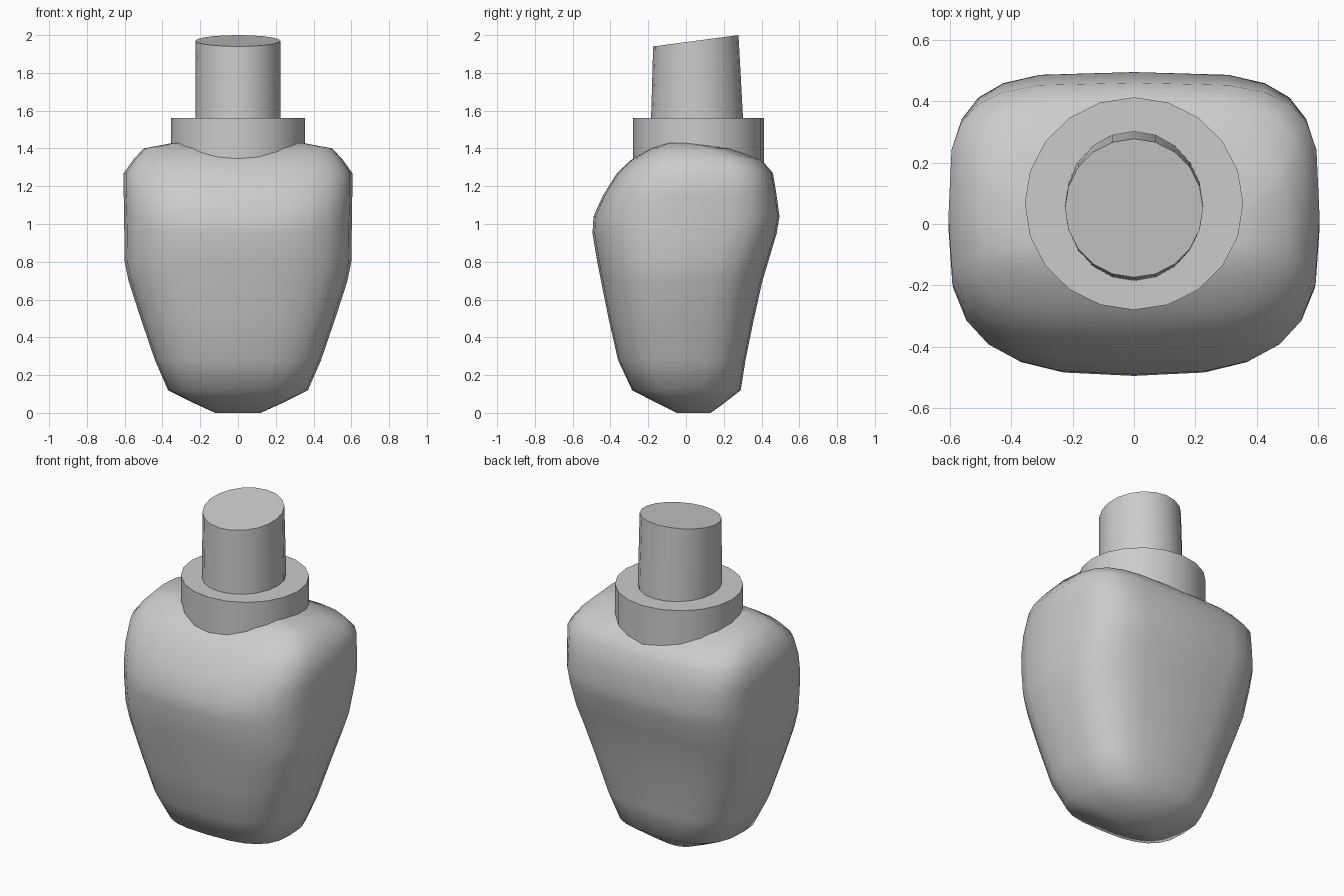
import bpy, bmesh
from math import cos, sin, pi, copysign, radians

if "Cube" in bpy.data.objects:
    bpy.data.objects.remove(bpy.data.objects["Cube"])


def loft(name, rings, angle):
    """Skin a list of equally sized point rings, cap both ends, shade smooth."""
    bm = bmesh.new()
    loops = [[bm.verts.new(p) for p in ring] for ring in rings]
    n = len(loops[0])
    for a, b in zip(loops, loops[1:]):
        for i in range(n):
            j = (i + 1) % n
            bm.faces.new((a[i], a[j], b[j], b[i]))
    bm.faces.new(loops[0][::-1])
    bm.faces.new(loops[-1])
    bmesh.ops.recalc_face_normals(bm, faces=bm.faces[:])
    mesh = bpy.data.meshes.new(name)
    bm.to_mesh(mesh)
    bm.free()
    obj = bpy.data.objects.new(name, mesh)
    bpy.context.collection.objects.link(obj)
    bpy.ops.object.select_all(action='DESELECT')
    obj.select_set(True)
    bpy.context.view_layer.objects.active = obj
    bpy.ops.object.shade_smooth_by_angle(angle=radians(angle))
    return obj


def spow(v, e):
    return copysign(abs(v) ** e, v)


def section(z, half_w, front, back, n_front, n_back, segs=24):
    """Rounded-box cross-section with separate front and back roundness."""
    yc = (front + back) / 2 - 0.03
    pts = []
    for i in range(segs):
        t = 2 * pi * i / segs
        n, ry = (n_back, back - yc) if sin(t) > 0 else (n_front, yc - front)
        pts.append((half_w * spow(cos(t), 2 / n), yc + ry * spow(sin(t), 2 / n), z))
    return pts


def ellipse(rx, front, back, z_front, z_back, segs=20):
    """Round ring that may be tilted from front to back."""
    yc, ry = (front + back) / 2, (back - front) / 2
    pts = []
    for i in range(segs):
        t = 2 * pi * i / segs
        k = (sin(t) + 1) / 2
        pts.append((rx * cos(t), yc + ry * sin(t), z_front + (z_back - z_front) * k))
    return pts


# torso: z, half width, front y, back y, front and back roundness
torso = [
    (0.00, 0.12, -0.05, 0.13, 2.2, 2.2),
    (0.05, 0.23, -0.15, 0.20, 2.5, 2.5),
    (0.12, 0.37, -0.285, 0.29, 2.8, 2.8),
    (0.28, 0.44, -0.36, 0.315, 2.8, 3.2),
    (0.50, 0.515, -0.41, 0.36, 2.8, 3.2),
    (0.70, 0.58, -0.45, 0.405, 2.8, 3.3),
    (0.80, 0.60, -0.47, 0.435, 2.8, 3.5),
    (0.95, 0.602, -0.495, 0.48, 2.8, 3.8),
    (1.04, 0.603, -0.49, 0.495, 2.9, 4.0),
    (1.15, 0.605, -0.44, 0.48, 3.2, 4.0),
    (1.27, 0.605, -0.365, 0.46, 3.4, 4.0),
    (1.34, 0.555, -0.29, 0.40, 3.6, 4.0),
    (1.40, 0.50, -0.19, 0.24, 3.6, 3.6),
    (1.43, 0.34, -0.10, 0.05, 3.5, 3.5),
]
loft("torso", [section(*r) for r in torso], 60)

# collar
loft("collar", [ellipse(0.356, -0.28, 0.413, z, z) for z in (1.28, 1.56)], 40)

# neck with slanted top
loft("neck", [ellipse(0.226, -0.188, 0.308, 1.45, 1.45),
              ellipse(0.225, -0.174, 0.278, 1.94, 2.0)], 40)
